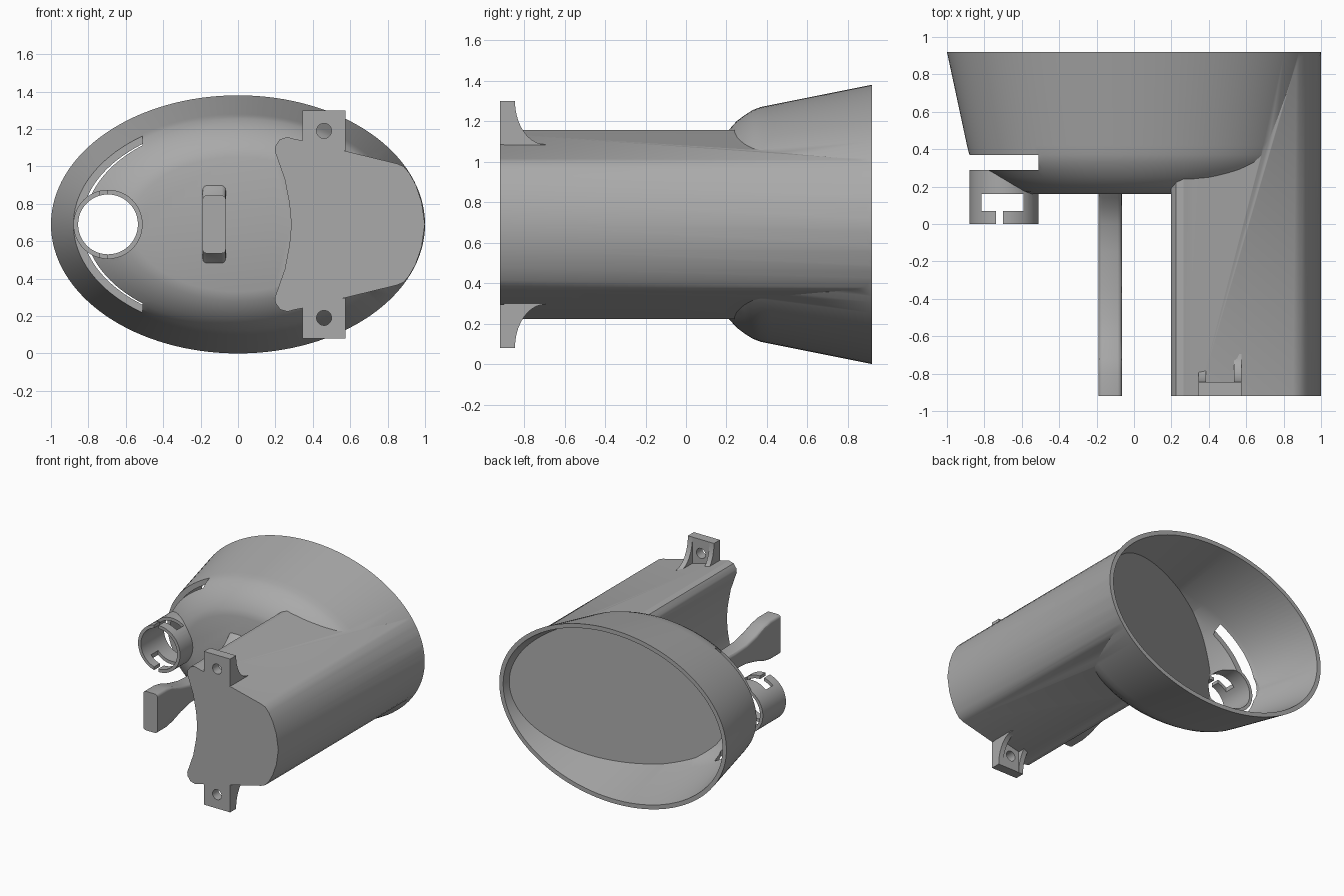
import bpy, bmesh, math
from mathutils import Vector

cube = bpy.data.objects.get("Cube")
if cube:
    bpy.data.objects.remove(cube, do_unlink=True)

MID = 0.69  # height of the symmetry plane

grey = bpy.data.materials.new("matte grey")
grey.use_nodes = True
COLOUR = (0.4, 0.4, 0.4, 1)
grey.diffuse_color = COLOUR
grey.node_tree.nodes["Principled BSDF"].inputs["Base Color"].default_value = COLOUR


def finish(name, bm):
    bmesh.ops.recalc_face_normals(bm, faces=bm.faces)
    mesh = bpy.data.meshes.new(name)
    bm.to_mesh(mesh)
    bm.free()
    mesh.materials.append(grey)
    obj = bpy.data.objects.new(name, mesh)
    bpy.context.collection.objects.link(obj)
    return obj


def loft(name, rings):
    """Closed skin through rings of equal point count."""
    bm = bmesh.new()
    loops = [[bm.verts.new(p) for p in ring] for ring in rings]
    n = len(loops[0])
    for a, b in zip(loops, loops[1:]):
        for i in range(n):
            j = (i + 1) % n
            bm.faces.new((a[i], a[j], b[j], b[i]))
    bm.faces.new(loops[0])
    bm.faces.new(loops[-1])
    return finish(name, bm)


def ellipse(y, a, b, cx=0.0, n=128):
    angles = [2 * math.pi * i / n for i in range(n)]
    return [(cx + a * math.cos(t), y, MID + b * math.sin(t)) for t in angles]


def cylinder(name, x, z, r, y0, y1, n=48):
    rings = [ellipse(y, r, r, x, n) for y in (y0, y1)]
    return loft(name, [[(px, y, pz + z - MID) for px, y, pz in ring] for ring in rings])


def box(name, x0, x1, y0, y1, z0, z1):
    return loft(name, [[(x0, y, z0), (x1, y, z0), (x1, y, z1), (x0, y, z1)] for y in (y0, y1)])


def combine(target, other, operation):
    mod = target.modifiers.new("boolean", "BOOLEAN")
    mod.object, mod.operation, mod.solver = other, operation, "EXACT"
    bpy.context.view_layer.objects.active = target
    bpy.ops.object.modifier_apply(modifier=mod.name)
    bpy.data.objects.remove(other, do_unlink=True)


def smooth(obj, degrees=30):
    bpy.ops.object.select_all(action="DESELECT")
    obj.select_set(True)
    bpy.context.view_layer.objects.active = obj
    bpy.ops.object.shade_smooth_by_angle(angle=math.radians(degrees))


# Flared oval cup with a rounded front
cup_profile = [(0.16, 0.57, 0.36), (0.175, 0.63, 0.41), (0.21, 0.70, 0.465), (0.25, 0.765, 0.51),
               (0.29, 0.82, 0.54), (0.33, 0.86, 0.565), (0.37, 0.88, 0.58), (0.42, 0.893, 0.59),
               (0.92, 1.0, 0.69)]
body = loft("body", [ellipse(*s) for s in cup_profile])

# Grip: concave inner side, sloping top and bottom, rounded outer side
half = [(0.285, 0.0), (0.275, 0.11), (0.25, 0.24), (0.215, 0.34), (0.197, 0.39), (0.2, 0.42),
        (0.225, 0.455), (0.265, 0.467), (0.3, 0.457), (0.345, 0.448), (0.85, 0.325), (0.885, 0.31),
        (0.915, 0.275), (0.95, 0.213), (0.982, 0.12), (0.999, 0.0)]
outline = half + [(x, -h) for x, h in reversed(half[1:-1])]
grip = loft("grip", [[(x, y, MID + h) for x, h in outline] for y in (-0.92, 0.919)])
combine(body, grip, "UNION")

# Socket tube standing on the front of the cup
combine(body, cylinder("socket", -0.695, MID, 0.185, 0.0, 0.34), "UNION")

# Hollow of the cup, ending in a slanted floor
cavity = loft("cavity", [ellipse(y, a, b) for y, a, b in
                         [(0.195, 0.58, 0.38), (0.25, 0.71, 0.465), (0.31, 0.80, 0.52),
                          (0.40, 0.855, 0.553), (0.94, 0.97, 0.66)]])
low, high = Vector((-0.55, 0.2, MID)), Vector((0.95, 0.86, MID))
along = high - low
bm = bmesh.new()
bm.from_mesh(cavity.data)
cut = bmesh.ops.bisect_plane(bm, geom=bm.verts[:] + bm.edges[:] + bm.faces[:], plane_co=low,
                             plane_no=(along.y, -along.x, 0), clear_outer=True)
bmesh.ops.holes_fill(bm, edges=[e for e in bm.edges if e.is_boundary])
bmesh.ops.recalc_face_normals(bm, faces=bm.faces)
bm.to_mesh(cavity.data)
bm.free()
combine(body, cavity, "DIFFERENCE")

# Side slot, socket bore and T-shaped locking notches
combine(body, box("slot", -1.1, -0.51, 0.29, 0.37, -0.1, 1.5), "DIFFERENCE")
combine(body, cylinder("bore", -0.695, MID, 0.16, -0.1, 0.4), "DIFFERENCE")
combine(body, box("notch_window", -0.815, -0.59, 0.07, 0.16, 0.4, 1.0), "DIFFERENCE")
combine(body, box("notch_entry", -0.738, -0.7, -0.1, 0.08, 0.4, 1.0), "DIFFERENCE")
smooth(body)

# Lever: broad end, narrow neck, flared root
lever_profile = [(-0.92, 0.155), (-0.80, 0.155), (-0.72, 0.14), (-0.62, 0.105), (-0.5, 0.078),
                 (-0.35, 0.07), (-0.15, 0.075), (0.0, 0.1), (0.09, 0.145), (0.14, 0.19), (0.18, 0.225)]
lever = loft("lever", [[(x, y, MID + h * s) for x, s in
                        ((-0.19, -1), (-0.065, -1), (-0.065, 1), (-0.19, 1))]
                       for y, h in lever_profile])
bm = bmesh.new()
bm.from_mesh(lever.data)
long_edges = [e for e in bm.edges if abs(e.verts[0].co.y - e.verts[1].co.y) > 0.01]
bmesh.ops.bevel(bm, geom=long_edges, offset=0.022, segments=3, profile=0.5, affect="EDGES")
bm.to_mesh(lever.data)
bm.free()
smooth(lever)

# Screw tabs above and below the grip, each with two curved gussets
curve = [(-0.845 + 0.15 * (1 - math.cos(t)), 0.61 - 0.215 * math.sin(t))
         for t in [math.pi / 2 * i / 10 for i in range(11)]]
gusset = [(-0.9, 0.3), (-0.9, 0.61)] + curve + [(-0.695, 0.3)]
for side, word in ((1, "upper"), (-1, "lower")):
    z0, z1 = sorted((MID + side * 0.395, MID + side * 0.61))
    tab = box(word + "_tab", 0.345, 0.575, -0.92, -0.845, z0, z1)
    for x in (0.345, 0.535):
        rib = loft("rib", [[(px, y, MID + side * h) for y, h in gusset] for px in (x, x + 0.04)])
        combine(tab, rib, "UNION")
    combine(tab, cylinder("screw_hole", 0.46, MID + side * 0.5, 0.04, -1.0, -0.8, 32), "DIFFERENCE")
    smooth(tab)
